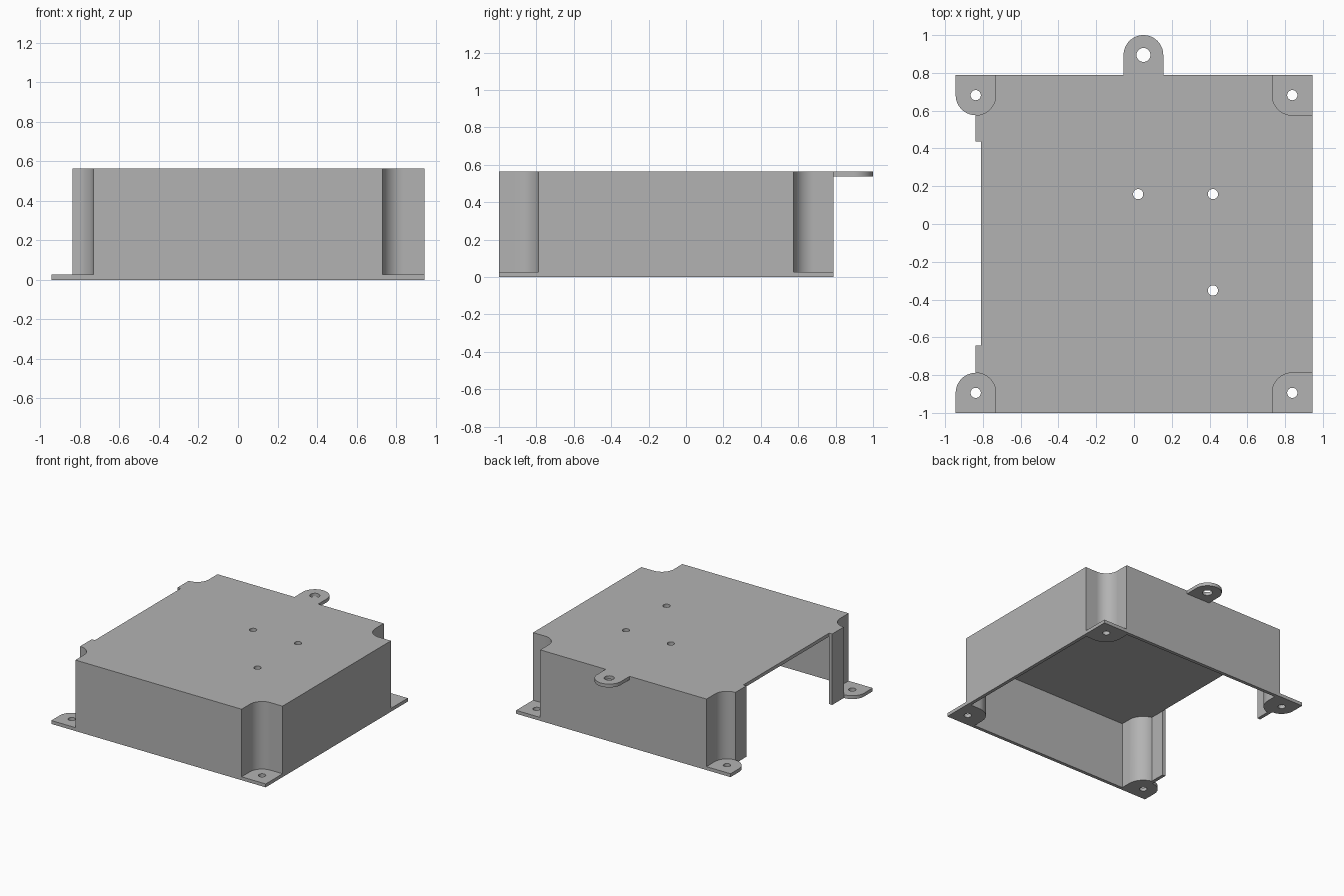
import bpy
import bmesh
from math import acos, cos, sin, pi

if "Cube" in bpy.data.objects:
    bpy.data.objects.remove(bpy.data.objects["Cube"])

# Main dimensions
X = 0.944               # half width
FRONT, BACK = -1.0, 0.788
H = 0.565               # height
T = 0.027               # sheet thickness
R = 0.106               # corner scoop radius
C = X - R               # corner hole x
YF, YB = FRONT + R, BACK - R
GAP = (-0.642, 0.437)   # side opening in y

grey = bpy.data.materials.new("plain grey")
grey.use_nodes = True
colour = (0.45, 0.45, 0.45, 1)
grey.diffuse_color = colour
grey.node_tree.nodes["Principled BSDF"].inputs["Base Color"].default_value = colour


def arc(cx, cy, r, a0, a1, n=16):
    steps = [a0 + (a1 - a0) * i / n for i in range(n + 1)]
    return [(cx + r * cos(a), cy + r * sin(a)) for a in steps]


def circle(cx, cy, r):
    return arc(cx, cy, r, 0, 2 * pi, 32)[:-1]


def plate(name, outline, holes, z0, z1):
    """Solid plate with through holes between two heights."""
    bm = bmesh.new()
    rings = {}
    for z in (z0, z1):
        rings[z] = [[bm.verts.new((x, y, z)) for x, y in loop]
                    for loop in [outline] + holes]
        edges = [bm.edges.new((v, ring[i - 1]))
                 for ring in rings[z] for i, v in enumerate(ring)]
        bmesh.ops.triangle_fill(bm, edges=edges, use_beauty=True, normal=(0, 0, 1))
    for low, high in zip(rings[z0], rings[z1]):
        for i in range(len(low)):
            bm.faces.new((low[i - 1], low[i], high[i], high[i - 1]))
    bmesh.ops.recalc_face_normals(bm, faces=bm.faces[:])
    mesh = bpy.data.meshes.new(name)
    bm.to_mesh(mesh)
    bm.free()
    mesh.materials.append(grey)
    obj = bpy.data.objects.new(name, mesh)
    bpy.context.collection.objects.link(obj)
    return obj


def activate(obj):
    bpy.ops.object.select_all(action='DESELECT')
    obj.select_set(True)
    bpy.context.view_layer.objects.active = obj


def body_outline(t, gap_x):
    """Box outline with scooped corners, moved inwards by t."""
    r = R + t
    a = acos(t / r)
    return ([(gap_x, GAP[0]), (-C + t, GAP[0])]
            + arc(-C, YF, r, a, 0)
            + [(-C + r, FRONT + t), (C - r, FRONT + t)]
            + arc(C, YF, r, pi, pi / 2)
            + [(X - t, YF + r), (X - t, YB - r)]
            + arc(C, YB, r, 1.5 * pi, pi)
            + [(C - r, BACK - t), (-C + r, BACK - t)]
            + arc(-C, YB, r, 0, -a)
            + [(-C + t, GAP[1]), (gap_x, GAP[1])])


# Box shell, open below and along one side
mounts = [(0.022, 0.158), (0.418, 0.158), (0.418, -0.352)]
shell = plate("box_shell", body_outline(0, -C + T),
              [circle(x, y, 0.027) for x, y in mounts], 0, H)
cavity = plate("cavity_cutter", body_outline(T, -C - 0.1), [], -0.1, H - T)
cavity.hide_render = True
cut = shell.modifiers.new("hollow", 'BOOLEAN')
cut.operation = 'DIFFERENCE'
cut.solver = 'EXACT'
cut.object = cavity
activate(shell)
bpy.ops.object.modifier_apply(modifier=cut.name)
bpy.data.objects.remove(cavity)
parts = [shell]

# Corner feet: rounded tabs on the open side, corner tabs on the other
tab = [(-C - R, FRONT), (-C + R, FRONT)] + arc(-C, YF, R, 0, pi, 32)
corner = [(X, FRONT), (X, YF + R)] + arc(C, YF, R, pi / 2, pi) + [(C - R, FRONT)]
for side, shape, cx in (("right", tab, -C), ("left", corner, C)):
    hole = circle(cx, YF, 0.027)
    parts.append(plate("front_foot_" + side, shape, [hole], 0, T))
    flip = [[(x, FRONT + BACK - y) for x, y in loop] for loop in (shape, hole)]
    parts.append(plate("back_foot_" + side, flip[0], flip[1:], 0, T))

# Hanging lug at the top of the back wall
LX, LY, LR = 0.05, 0.895, 0.105
lug = [(LX - LR, BACK), (LX + LR, BACK)] + arc(LX, LY, LR, 0, pi, 32)
parts.append(plate("hanging_lug", lug, [circle(LX, LY, 0.037)], H - T, H))

# Smooth curved walls, keep hard edges and flat faces clean
for obj in parts:
    activate(obj)
    bpy.ops.object.shade_smooth_by_angle(angle=0.5)
    normals = obj.modifiers.new("flat faces", 'WEIGHTED_NORMAL')
    normals.keep_sharp = True
